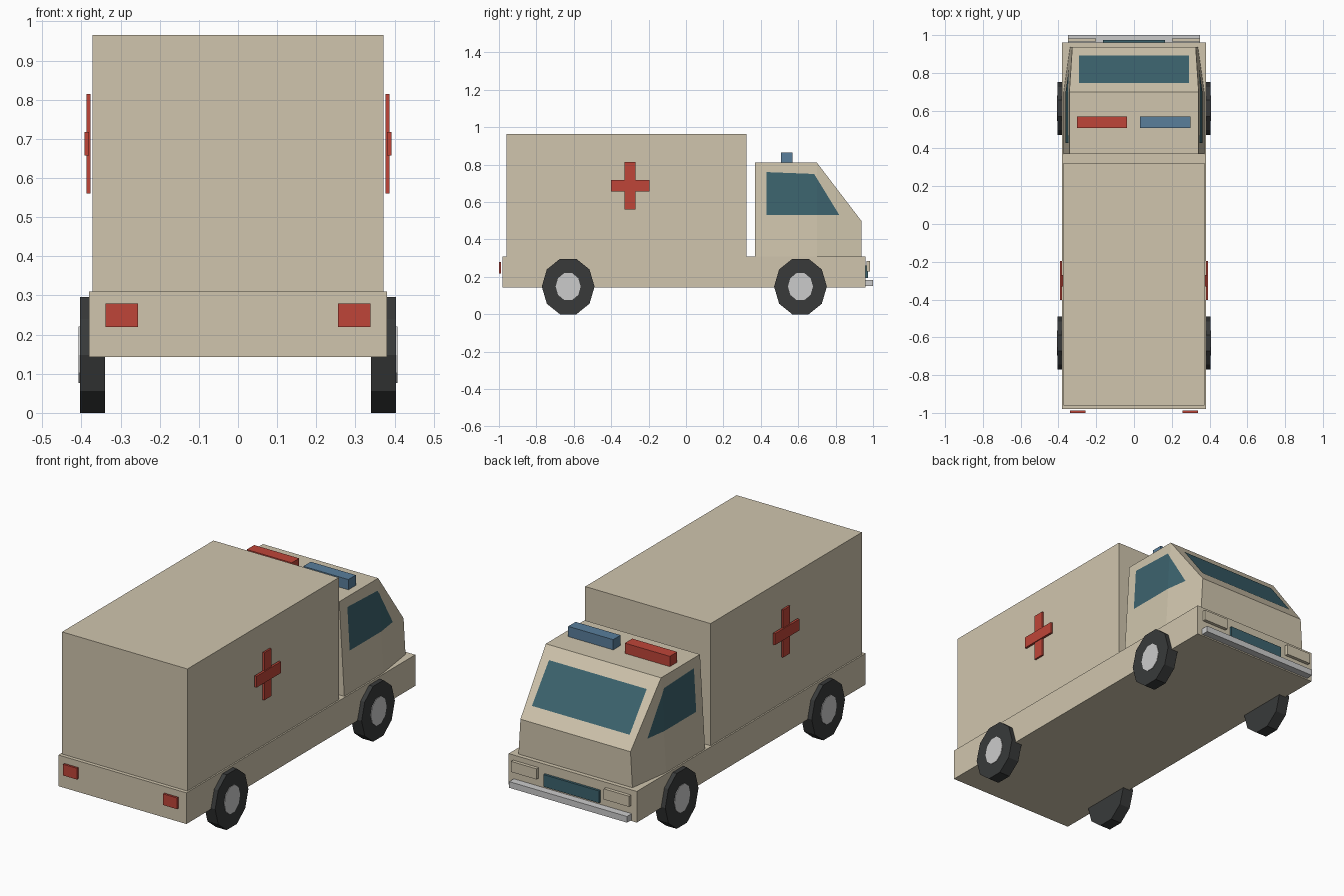
import bpy, bmesh, math

if "Cube" in bpy.data.objects:
    bpy.data.objects.remove(bpy.data.objects["Cube"])


def material(name, rgb):
    m = bpy.data.materials.new(name)
    m.diffuse_color = (*rgb, 1)
    m.use_nodes = True
    m.node_tree.nodes["Principled BSDF"].inputs["Base Color"].default_value = m.diffuse_color
    return m


BEIGE = material("cream_paint", (0.63, 0.56, 0.42))
RED = material("red", (0.52, 0.06, 0.04))
BLUE = material("blue", (0.10, 0.21, 0.33))
GLASS = material("dark_glass", (0.045, 0.125, 0.155))
RUBBER = material("rubber", (0.04, 0.042, 0.042))


def finish(name, bm, mat=None, mirror=False, recalc=True):
    if recalc:
        bmesh.ops.recalc_face_normals(bm, faces=bm.faces)
    me = bpy.data.meshes.new(name)
    bm.to_mesh(me)
    bm.free()
    ob = bpy.data.objects.new(name, me)
    bpy.context.collection.objects.link(ob)
    if mat:
        me.materials.append(mat)
    if mirror:
        ob.modifiers.new("mirror", 'MIRROR')
    return ob


def box(name, x, y, z, mat=None, mirror=False):
    bm = bmesh.new()
    bmesh.ops.create_cube(bm, size=1)
    for v in bm.verts:
        for i, (lo, hi) in enumerate((x, y, z)):
            v.co[i] = lo if v.co[i] < 0 else hi
    return finish(name, bm, mat, mirror)


def mesh(name, verts, faces, mat=None, mirror=False, recalc=True):
    bm = bmesh.new()
    vs = [bm.verts.new(v) for v in verts]
    for f in faces:
        bm.faces.new([vs[i] for i in f])
    return finish(name, bm, mat, mirror, recalc)


def disc(name, x, y, z, ry, rz, mat=None):
    # ten-sided cylinder along x, flat at the bottom, slightly narrow in y
    n = 10
    ring = [(y + ry * math.cos(i * math.tau / n), z + rz * math.sin(i * math.tau / n)) for i in range(n)]
    verts = [(px, *p) for px in x for p in ring]
    faces = [range(n), range(n, 2 * n)]
    faces += [(i, (i + 1) % n, n + (i + 1) % n, n + i) for i in range(n)]
    return mesh(name, verts, faces, mat, True)


# Chassis and patient compartment
box("chassis", (-.38, .38), (-.98, .96), (.143, .31), BEIGE)
box("rear_compartment", (-.372, .372), (-.96, .323), (.31, .965), BEIGE)


# Cab: sides lean inward and taper toward the front
def side_x(y, z):
    return .372 - .06 * (z - .31) - .143 * max(0, y - .70)


profile = [(.37, .31), (.70, .31), (.937, .31), (.937, .50), (.70, .81), (.37, .81)]
verts = [(s * side_x(y, z), y, z) for s in (1, -1) for y, z in profile]
faces = [(0, 1, 4, 5), (1, 2, 3, 4), (6, 7, 10, 11), (7, 8, 9, 10)]
faces += [(i, (i + 1) % 6, 6 + (i + 1) % 6, 6 + i) for i in range(6)]
mesh("cab", verts, faces, BEIGE)

# Side windows follow the cab crease
pane = [(.43, .53), (.70, .53), (.82, .53), (.70, .726), (.685, .75), (.43, .76)]
mesh("side_window", [(side_x(y, z) + .003, y, z) for y, z in pane],
     [(0, 1, 3, 4, 5), (1, 2, 3)], GLASS, True, False)

# Windscreen lies on the sloping front
mesh("windscreen", [(-.29, .747, .754), (-.29, .892, .564), (.29, .892, .564), (.29, .747, .754)],
     [(0, 1, 2, 3)], GLASS, False, False)

# Roof beacons
box("red_beacon", (-.303, -.036), (.507, .57), (.81, .865), RED)
box("blue_beacon", (.033, .30), (.507, .57), (.81, .865), BLUE)

# Side crosses
box("cross_upright", (.377, .387), (-.33, -.27), (.56, .815), RED, True)
box("cross_bar", (.380, .392), (-.402, -.195), (.657, .718), RED, True)

# Lights, grille and bumper
box("tail_light", (.256, .338), (-1.0, -.988), (.219, .279), RED, True)
box("headlight", (.20, .35), (.965, .983), (.228, .285), BEIGE, True)
box("grille", (-.165, .165), (.96, .973), (.195, .26), GLASS)
box("front_bumper", (-.35, .35), (.96, 1.0), (.15, .183))

# Wheels
for label, y in (("rear", -.63), ("front", .612)):
    disc(label + "_tyre", (.34, .404), y, .148, .141, .156, RUBBER)
    disc(label + "_hub", (.38, .407), y, .148, .067, .076)
